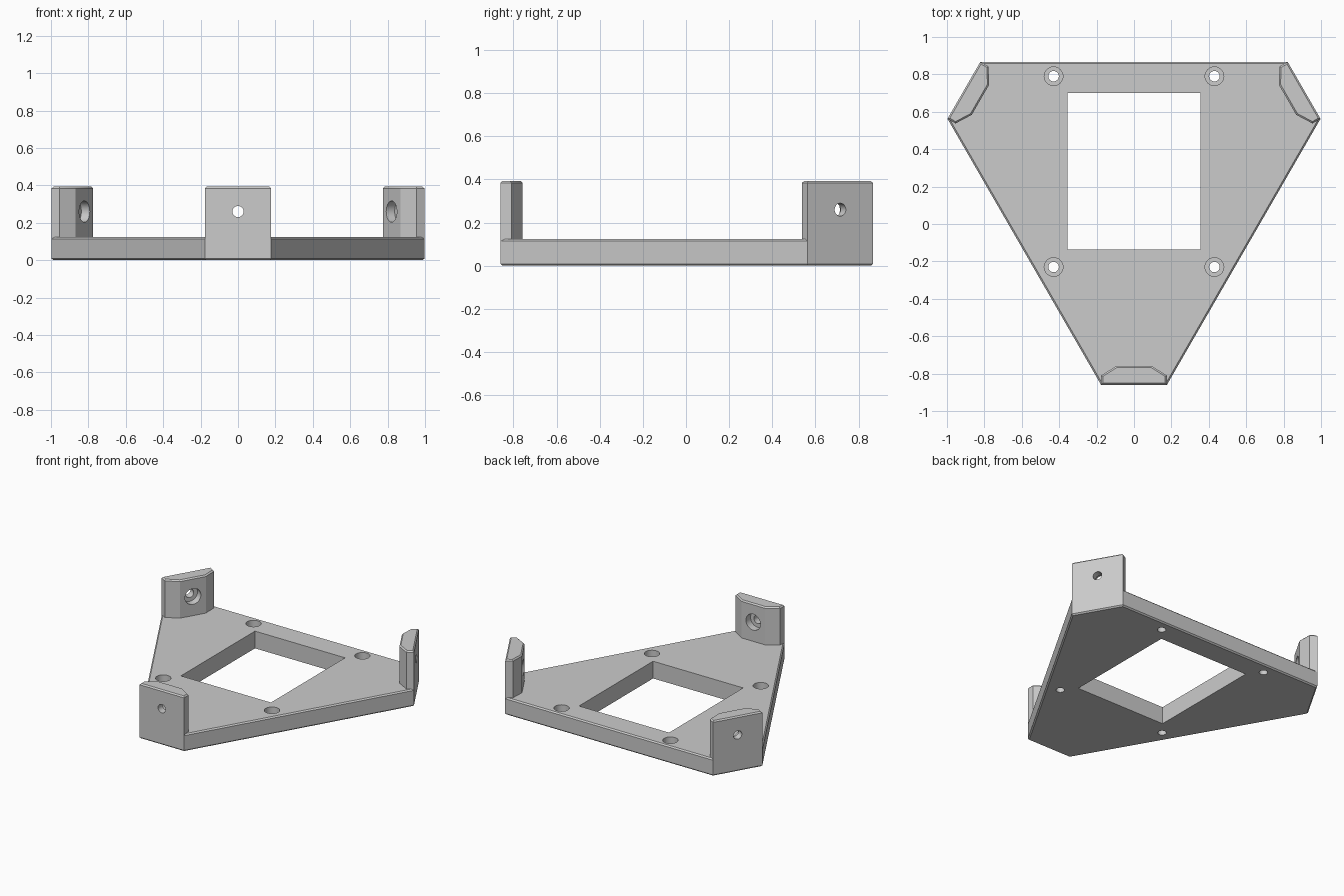
import bpy, bmesh, math
from mathutils import Matrix, Vector

cube = bpy.data.objects.get("Cube")
if cube:
    bpy.data.objects.remove(cube)

CENTER = Vector((0, 0.19, 0))   # axis of the three-fold symmetry
REACH, HALF = 1.05, 0.176       # centre to tab face, half tab width
PLATE, TOP = 0.123, 0.393
CHAMFER = 0.009

grey = bpy.data.materials.new("grey plastic")
grey.use_nodes = True
colour = (0.6, 0.6, 0.6, 1)
grey.diffuse_color = colour
grey.node_tree.nodes["Principled BSDF"].inputs["Base Color"].default_value = colour


def turn(i):
    return Matrix.Translation(CENTER) @ Matrix.Rotation(i * math.tau / 3, 4, 'Z')


def add_object(name, bm):
    bmesh.ops.recalc_face_normals(bm, faces=bm.faces[:])
    mesh = bpy.data.meshes.new(name)
    bm.to_mesh(mesh)
    bm.free()
    mesh.materials.append(grey)
    obj = bpy.data.objects.new(name, mesh)
    bpy.context.collection.objects.link(obj)
    return obj


def prism(bm, outline, z0, z1, chamfered=()):
    """Extrude an outline and chamfer its rim at the given heights."""
    base = bm.faces.new([bm.verts.new((p[0], p[1], z0)) for p in outline])
    top = bmesh.ops.extrude_face_region(bm, geom=[base], use_keep_orig=True)["geom"]
    bmesh.ops.translate(bm, vec=(0, 0, z1 - z0),
                        verts=[v for v in top if isinstance(v, bmesh.types.BMVert)])
    bmesh.ops.recalc_face_normals(bm, faces=bm.faces[:])
    rim = [e for e in bm.edges
           if any(all(abs(v.co.z - z) < 1e-5 for v in e.verts) for z in chamfered)]
    if rim:
        bmesh.ops.bevel(bm, geom=rim, offset=CHAMFER, segments=1, affect='EDGES')


def lathe(bm, profile, matrix, sides=32):
    """Closed turned solid from (radius, height) pairs, placed by a matrix."""
    rings = [[bm.verts.new(matrix @ Vector((r * math.cos(a), r * math.sin(a), z)))
              for a in (i * math.tau / sides for i in range(sides))]
             for r, z in profile]
    for low, high in zip(rings, rings[1:]):
        for i in range(sides):
            j = (i + 1) % sides
            bm.faces.new((low[i], low[j], high[j], high[i]))
    bm.faces.new(rings[0][::-1])
    bm.faces.new(rings[-1])


def cut(obj, bm):
    """Subtract a solid from an object and keep the result as its mesh."""
    cutter = add_object("cutter", bm)
    cutter.hide_render = True
    mod = obj.modifiers.new("holes", 'BOOLEAN')
    mod.operation, mod.solver, mod.object = 'DIFFERENCE', 'EXACT', cutter
    graph = bpy.context.evaluated_depsgraph_get()
    mesh = bpy.data.meshes.new_from_object(obj.evaluated_get(graph))
    obj.modifiers.clear()
    obj.data = mesh
    bpy.data.objects.remove(cutter)


# Base plate: triangle with cut corners
outline = [turn(i) @ Vector((s * HALF, -REACH, 0)) for i in range(3) for s in (-1, 1)]
bm = bmesh.new()
prism(bm, outline, 0, PLATE, (0, PLATE))
base_plate = add_object("base_plate", bm)

# Central window and four counterbored screw holes
bm = bmesh.new()
x, y0, y1 = 0.356, -0.137, 0.7
prism(bm, [(-x, y0), (x, y0), (x, y1), (-x, y1)], -0.1, 0.3)
for x in (-0.43, 0.43):
    for y in (-0.23, 0.79):
        lathe(bm, [(0.028, -0.1), (0.028, 0.06), (0.05, 0.06), (0.05, 0.3)],
              Matrix.Translation((x, y, 0)))
cut(base_plate, bm)

# Upright tab with clipped inner corners, rising flush with the plate edge
bm = bmesh.new()
prism(bm, [(-HALF, -REACH), (HALF, -REACH), (HALF, 0.05 - REACH), (0.093, 0.102 - REACH),
           (-0.093, 0.102 - REACH), (-HALF, 0.05 - REACH)], PLATE - CHAMFER, TOP, (TOP,))
tab = add_object("mounting_tab_front", bm)

# Tab screw hole, wider on the inner side
bm = bmesh.new()
lathe(bm, [(0.03, -0.1), (0.03, 0.05), (0.057, 0.05), (0.057, 0.3)],
      Matrix.Translation((0, -REACH, 0.26)) @ Matrix.Rotation(-math.pi / 2, 4, 'X'))
cut(tab, bm)

tab.matrix_world = turn(0)
for i, side in ((1, "left"), (2, "right")):
    copy = bpy.data.objects.new("mounting_tab_" + side, tab.data)
    bpy.context.collection.objects.link(copy)
    copy.matrix_world = turn(i)

# Smooth the round holes, keep every other edge crisp
for obj in (base_plate, tab):
    bpy.ops.object.select_all(action='DESELECT')
    obj.select_set(True)
    bpy.context.view_layer.objects.active = obj
    bpy.ops.object.shade_smooth_by_angle(angle=math.radians(25))
